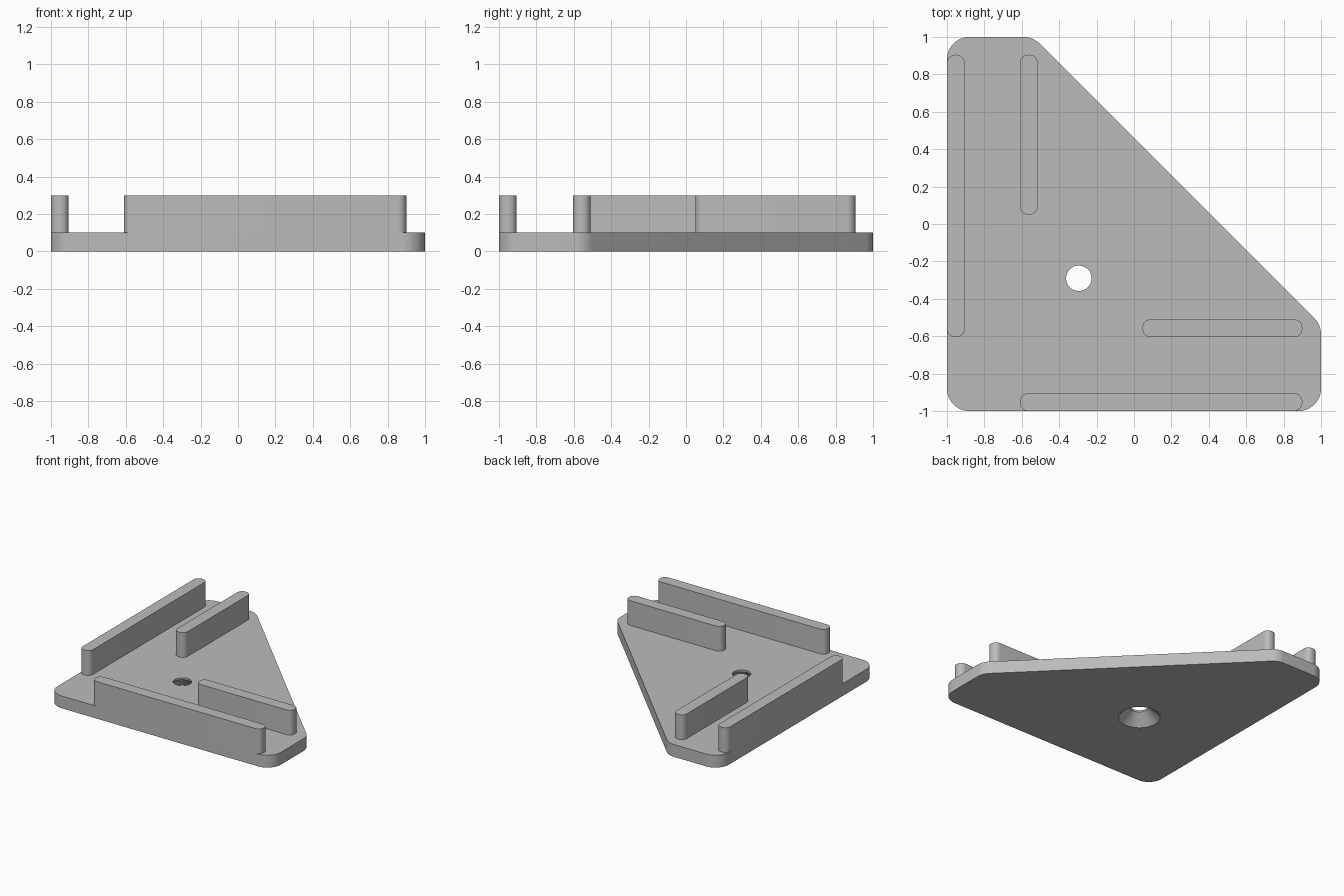
import bpy
import bmesh
import math
from mathutils import Vector

if "Cube" in bpy.data.objects:
    bpy.data.objects.remove(bpy.data.objects["Cube"])

grey = bpy.data.materials.new("plain grey")
grey.diffuse_color = (0.5, 0.5, 0.5, 1.0)
grey.use_nodes = True
grey.node_tree.nodes["Principled BSDF"].inputs["Base Color"].default_value = grey.diffuse_color


def rounded(corners, radius, steps=12):
    """Round every corner of a convex counter-clockwise outline."""
    pts = []
    count = len(corners)
    for i in range(count):
        p = Vector(corners[i])
        a = (Vector(corners[i - 1]) - p).normalized()
        b = (Vector(corners[(i + 1) % count]) - p).normalized()
        half = a.angle(b) / 2
        centre = p + (a + b).normalized() * radius / math.sin(half)
        start = p + a * radius / math.tan(half) - centre
        begin = math.atan2(start.y, start.x)
        sweep = math.pi - 2 * half
        for k in range(steps + 1):
            t = begin + sweep * k / steps
            pts.append((centre.x + radius * math.cos(t), centre.y + radius * math.sin(t)))
    return pts


def loft(name, rings, bottom=True):
    """Join stacked rings given as (outline, z) into a capped solid."""
    bm = bmesh.new()
    loops = [[bm.verts.new((x, y, z)) for x, y in pts] for pts, z in rings]
    for low, high in zip(loops, loops[1:]):
        for i in range(len(low)):
            j = (i + 1) % len(low)
            bm.faces.new((low[i], low[j], high[j], high[i]))
    bm.faces.new(loops[-1])
    if bottom:
        bm.faces.new(loops[0][::-1])
    mesh = bpy.data.meshes.new(name)
    bm.to_mesh(mesh)
    bm.free()
    obj = bpy.data.objects.new(name, mesh)
    mesh.materials.append(grey)
    bpy.context.collection.objects.link(obj)
    return obj


def activate(obj):
    bpy.ops.object.select_all(action='DESELECT')
    obj.select_set(True)
    bpy.context.view_layer.objects.active = obj


def smooth(obj):
    activate(obj)
    bpy.ops.object.shade_smooth_by_angle(angle=math.radians(30))


def circle(radius, steps=48):
    return [(-0.295 + radius * math.cos(2 * math.pi * k / steps),
             -0.29 + radius * math.sin(2 * math.pi * k / steps)) for k in range(steps)]


# Base plate: a square with one corner cut off, all corners rounded
outline = rounded([(-1, -1), (1, -1), (1, -0.54), (-0.54, 1), (-1, 1)], 0.12)
plate = loft("base_plate", [(outline, 0), (outline, 0.1)])

# Countersunk screw hole, wide at the underside
cutter = loft("hole_cutter", [(circle(0.163), -0.01), (circle(0.068), 0.085), (circle(0.068), 0.15)])
cutter.hide_render = True
cut = plate.modifiers.new("screw_hole", 'BOOLEAN')
cut.operation = 'DIFFERENCE'
cut.solver = 'EXACT'
cut.object = cutter
activate(plate)
bpy.ops.object.modifier_apply(modifier=cut.name)
bpy.data.objects.remove(cutter)
smooth(plate)

# Upright ribs with rounded ends: a long outer and short inner one on each leg
ribs = {
    "left_outer_rib": (-1, -0.605, -0.905, 0.905),
    "left_inner_rib": (-0.61, 0.05, -0.515, 0.905),
    "front_outer_rib": (-0.61, -1, 0.9, -0.905),
    "front_inner_rib": (0.045, -0.605, 0.9, -0.51),
}
for name, (x0, y0, x1, y1) in ribs.items():
    shape = rounded([(x0, y0), (x1, y0), (x1, y1), (x0, y1)], 0.044, 8)
    smooth(loft(name, [(shape, 0.1), (shape, 0.3)], bottom=False))
